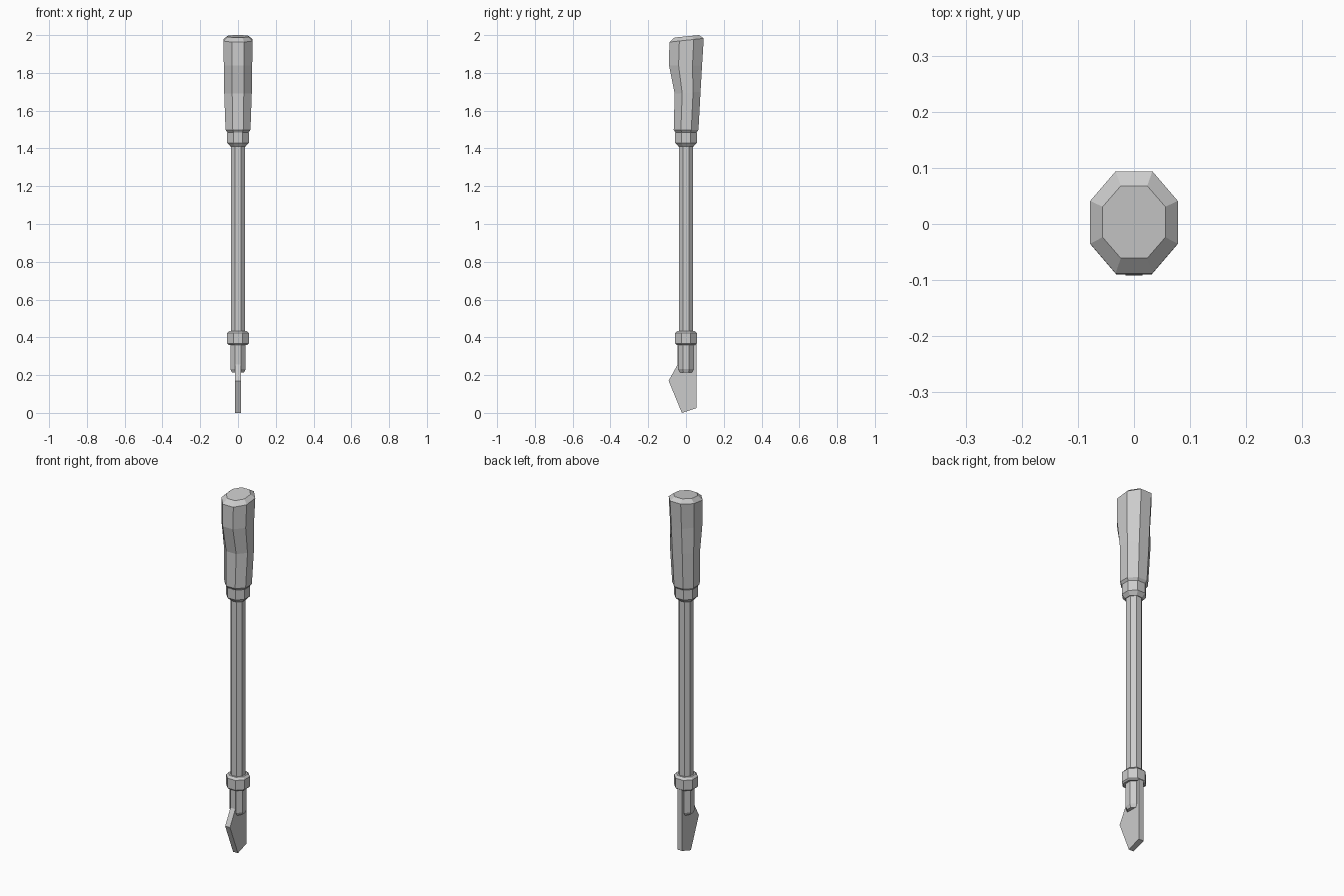
import bpy, bmesh

cube = bpy.data.objects.get("Cube")
if cube:
    bpy.data.objects.remove(cube, do_unlink=True)

steel = bpy.data.materials.new("plain grey")
steel.use_nodes = True
steel.diffuse_color = (0.6, 0.6, 0.6, 1)
steel.node_tree.nodes["Principled BSDF"].inputs["Base Color"].default_value = (0.6, 0.6, 0.6, 1)


def finish(name, bm):
    bmesh.ops.recalc_face_normals(bm, faces=bm.faces)
    mesh = bpy.data.meshes.new(name)
    bm.to_mesh(mesh)
    bm.free()
    mesh.materials.append(steel)
    obj = bpy.data.objects.new(name, mesh)
    bpy.context.collection.objects.link(obj)
    return obj


def octagon(half_x, front, back, z_front, z_back):
    """Eight-sided ring whose height slopes from front to back."""
    mid, half = (front + back) / 2, (back - front) / 2
    points = []
    for u, v in ((.42, -1), (1, -.42), (1, .42), (.42, 1),
                 (-.42, 1), (-1, .42), (-1, -.42), (-.42, -1)):
        z = z_front + (z_back - z_front) * (v + 1) / 2
        points.append((u * half_x, mid + v * half, z))
    return points


def loft(name, rings):
    bm = bmesh.new()
    loops = [[bm.verts.new(p) for p in octagon(*r)] for r in rings]
    for low, high in zip(loops, loops[1:]):
        for i in range(8):
            j = (i + 1) % 8
            bm.faces.new((low[i], low[j], high[j], high[i]))
    bm.faces.new(loops[0])
    bm.faces.new(loops[-1])
    return finish(name, bm)


def turned(name, profile):
    return loft(name, [(r, -r, r, z, z) for r, z in profile])


# Handle with a scooped front and a sloping chamfered end
loft("handle", [
    (.056, -.056, .056, 1.485, 1.485),
    (.066, -.065, .066, 1.498, 1.498),
    (.073, -.060, .077, 1.69, 1.70),
    (.075, -.090, .085, 1.84, 1.84),
    (.078, -.088, .094, 1.963, 1.983),
    (.056, -.061, .068, 1.987, 2.0),
])

# Ferrule, shaft and lower collar
turned("ferrule", [(.040, 1.41), (.057, 1.43), (.057, 1.485)])
turned("shaft", [(.037, .42), (.037, 1.42)])
turned("collar", [(.050, .36), (.057, .367), (.057, .422), (.046, .434)])
turned("blade_socket", [(.033, .215), (.040, .232), (.040, .365)])

# Flat blade cut from a side outline
outline = [(-.045, .365), (-.045, .255), (-.092, .17),
           (-.022, 0), (.055, .025), (.055, .365)]
bm = bmesh.new()
face = bm.faces.new([bm.verts.new((-.015, y, z)) for y, z in outline])
side = bmesh.ops.extrude_face_region(bm, geom=[face])
bmesh.ops.translate(bm, vec=(.03, 0, 0),
                    verts=[g for g in side["geom"] if isinstance(g, bmesh.types.BMVert)])
finish("blade", bm)
